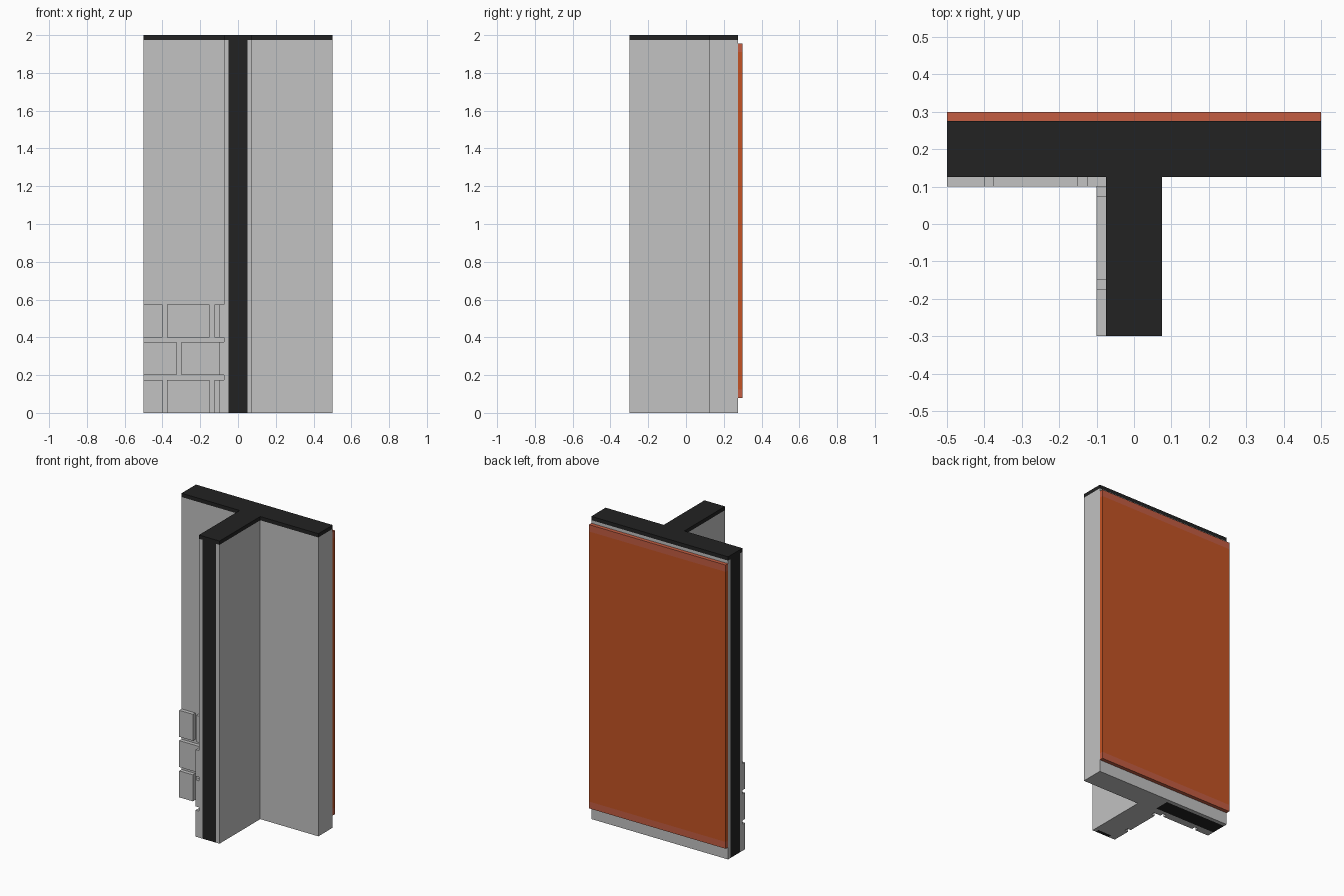
import bpy
import bmesh

cube = bpy.data.objects.get("Cube")
if cube:
    bpy.data.objects.remove(cube, do_unlink=True)


def material(name, rgb):
    m = bpy.data.materials.new(name)
    m.use_nodes = True
    m.diffuse_color = (*rgb, 1)
    bsdf = m.node_tree.nodes["Principled BSDF"]
    bsdf.inputs["Base Color"].default_value = (*rgb, 1)
    bsdf.inputs["Roughness"].default_value = 0.8
    return m


GREY = material("light grey", (0.54, 0.54, 0.54))
BLACK = material("near black", (0.016, 0.016, 0.016))
ORANGE = material("burnt orange", (0.55, 0.087, 0.018))
RED = material("brick red", (0.55, 0.11, 0.054))


def prism(name, outline, z0, z1, *mats):
    """Extrude a plan outline (counter-clockwise) from z0 to z1."""
    bm = bmesh.new()
    base = bm.faces.new([bm.verts.new((x, y, z0)) for x, y in outline])
    top = bmesh.ops.extrude_face_region(bm, geom=[base])["geom"]
    for v in top:
        if isinstance(v, bmesh.types.BMVert):
            v.co.z = z1
    bmesh.ops.recalc_face_normals(bm, faces=bm.faces)
    mesh = bpy.data.meshes.new(name)
    bm.to_mesh(mesh)
    bm.free()
    for m in mats:
        mesh.materials.append(m)
    obj = bpy.data.objects.new(name, mesh)
    bpy.context.collection.objects.link(obj)
    return obj


def box(name, x0, x1, y0, y1, z0, z1, *mats):
    return prism(name, [(x0, y0), (x1, y0), (x1, y1), (x0, y1)], z0, z1, *mats)


H = 1.975  # underside of the cap

# T-shaped wall with channels in the stem front and the -x end
prism("wall", [
    (-0.5, 0.125), (-0.075, 0.125), (-0.075, -0.3), (-0.05, -0.3),
    (-0.05, -0.275), (0.05, -0.275), (0.05, -0.3), (0.075, -0.3),
    (0.075, 0.125), (0.5, 0.125), (0.5, 0.275), (-0.5, 0.275),
    (-0.5, 0.25), (-0.05, 0.25), (-0.05, 0.15), (-0.5, 0.15)], 0, H, GREY)

# Dark infill of the channels
box("stem_core_strip", -0.05, 0.05, -0.3, -0.275, 0, H, BLACK)
box("end_core_strip", -0.5, -0.05, 0.15, 0.25, 0, H, BLACK)

# Dark T-shaped cap
prism("top_cap", [
    (-0.5, 0.125), (-0.075, 0.125), (-0.075, -0.3), (0.075, -0.3),
    (0.075, 0.125), (0.5, 0.125), (0.5, 0.275), (-0.5, 0.275)], H, 2, BLACK)

# Back panel, with redder bands along its top and bottom edges
panel = box("back_panel", -0.5, 0.5, 0.275, 0.3, 0.08, 1.955, ORANGE, RED)
bm = bmesh.new()
bm.from_mesh(panel.data)
for z in (0.125, 1.91):
    bmesh.ops.bisect_plane(bm, geom=bm.verts[:] + bm.edges[:] + bm.faces[:],
                           plane_co=(0, 0, z), plane_no=(0, 0, 1))
for f in bm.faces:
    z = f.calc_center_median().z
    f.material_index = 1 if z < 0.125 or z > 1.91 else 0
bm.to_mesh(panel.data)
bm.free()

# Three staggered brick courses in the inner corner on the -x side
ARM = [[(-0.5, -0.4), (-0.375, -0.15), (-0.125, -0.075)],
       [(-0.5, -0.325), (-0.3, -0.075)]]
STEM = [[(-0.3, -0.175), (-0.15, 0.075)],
        [(-0.3, -0.25), (-0.225, 0.0), (0.025, 0.1)]]
for row in range(3):
    z0 = row * 0.2
    z1 = z0 + 0.175
    for i, (a, b) in enumerate(ARM[row % 2]):
        box(f"arm_brick_{row}_{i}", a, b, 0.1, 0.125, z0, z1, GREY)
    for i, (a, b) in enumerate(STEM[row % 2]):
        box(f"stem_brick_{row}_{i}", -0.1, -0.075, a, b, z0, z1, GREY)
